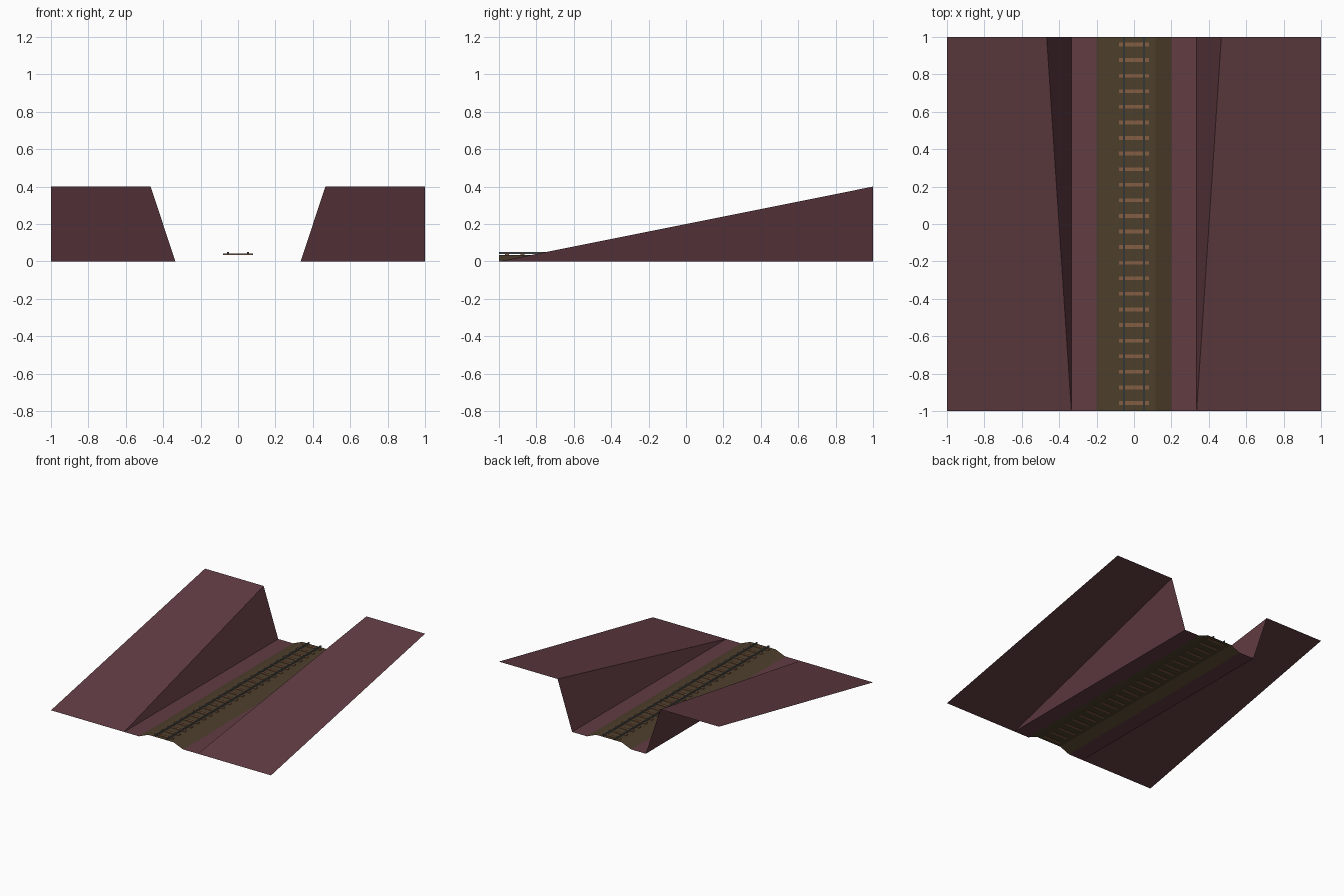
import bpy

if "Cube" in bpy.data.objects:
    bpy.data.objects.remove(bpy.data.objects["Cube"])


def material(name, rgb):
    m = bpy.data.materials.new(name)
    m.diffuse_color = (*rgb, 1)
    m.use_nodes = True
    m.node_tree.nodes["Principled BSDF"].inputs["Base Color"].default_value = m.diffuse_color
    return m


def add_mesh(name, verts, faces, mat=None):
    me = bpy.data.meshes.new(name)
    me.from_pydata(verts, [], faces)
    me.update()
    ob = bpy.data.objects.new(name, me)
    bpy.context.collection.objects.link(ob)
    if mat:
        me.materials.append(mat)
    return ob


def strip(name, profile, mat, closed=False):
    """Sweep an (x, z) profile along the full length of the track."""
    n = len(profile)
    verts = [(x, y, z) for y in (-1, 1) for x, z in profile]
    faces = [(i, (i + 1) % n, n + (i + 1) % n, n + i) for i in range(n if closed else n - 1)]
    if closed:
        faces += [tuple(reversed(range(n))), tuple(range(n, 2 * n))]
    return add_mesh(name, verts, faces, mat)


earth = material("earth", (0.12, 0.045, 0.055))
gravel = material("gravel", (0.075, 0.05, 0.025))
wood = material("wood", (0.23, 0.11, 0.055))
steel = material("steel", (0.09, 0.1, 0.1))

# Sloping hillside, cutting wall and flat verge on each side
for side, s in (("left", -1), ("right", 1)):
    verts = [(s * 0.2, -1, 0), (s * 0.335, -1, 0), (s, -1, 0),
             (s * 0.2, 1, 0), (s * 0.335, 1, 0), (s * 0.467, 1, 0.4), (s, 1, 0.4)]
    faces = [(0, 1, 4, 3), (1, 5, 4), (1, 2, 6, 5)]
    if s < 0:
        faces = [f[::-1] for f in faces]
    add_mesh(side + "_hillside", verts, faces, earth)

# Gravel bed
strip("gravel_bed", [(-0.2, 0), (-0.115, 0.035), (0.115, 0.035), (0.2, 0)], gravel)

# Sleepers
x, d, z0, z1 = 0.08, 0.01, 0.033, 0.041
verts, faces = [], []
for i in range(24):
    y = -0.957 + i * 1.917 / 23
    b = len(verts)
    verts += [(sx * x, y + sy * d, z) for z in (z0, z1)
              for sx, sy in ((-1, -1), (1, -1), (1, 1), (-1, 1))]
    faces += [tuple(b + k for k in f) for f in
              ((3, 2, 1, 0), (4, 5, 6, 7), (0, 1, 5, 4), (1, 2, 6, 5), (2, 3, 7, 6), (3, 0, 4, 7))]
add_mesh("sleepers", verts, faces, wood)

# Rails
for side, c in (("left", -0.053), ("right", 0.053)):
    w = 0.0045
    strip(side + "_rail", [(c - w, 0.039), (c + w, 0.039), (c + w, 0.05), (c - w, 0.05)], steel, True)
